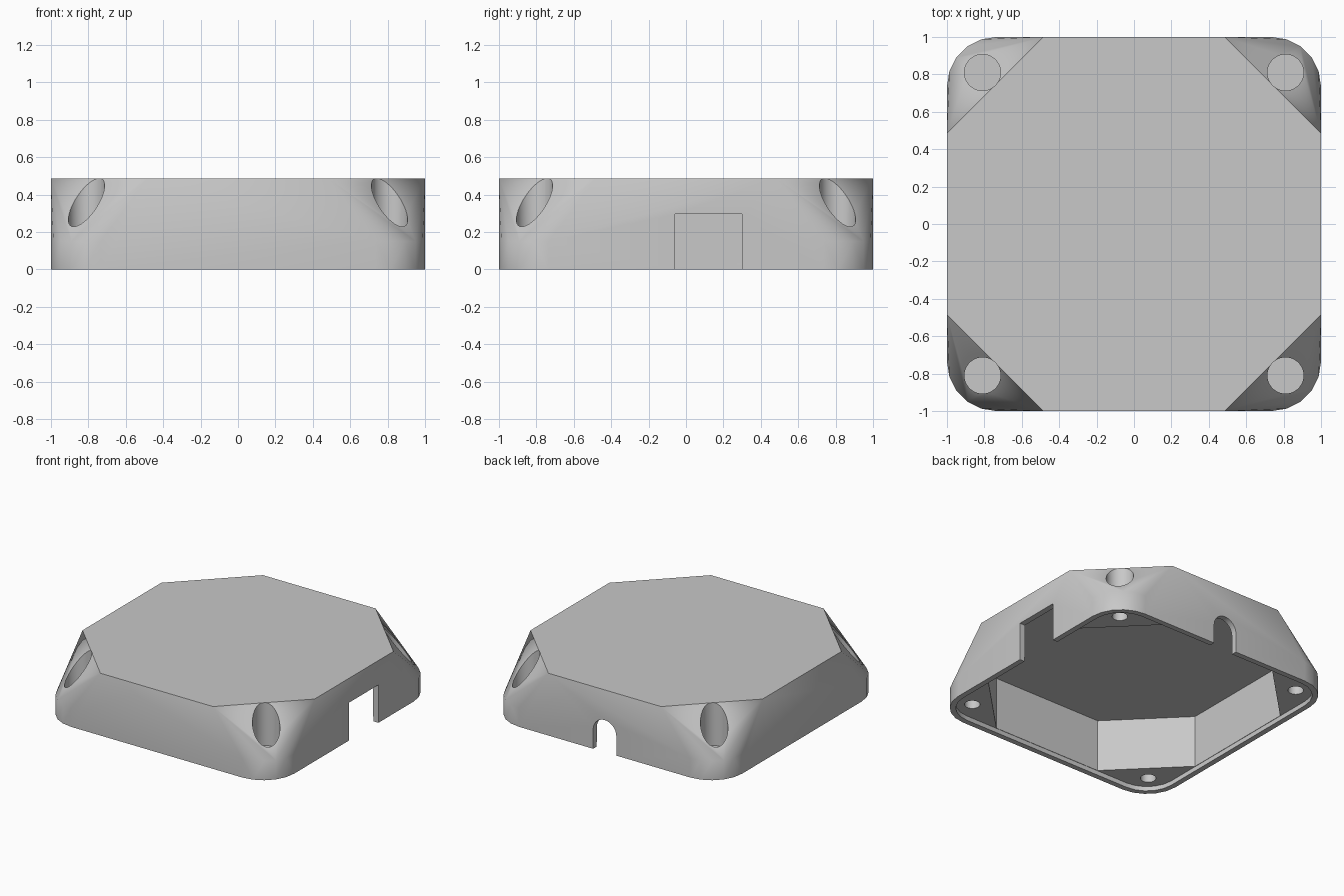
import bpy, bmesh, math
from mathutils import Matrix, Vector

if "Cube" in bpy.data.objects:
    bpy.data.objects.remove(bpy.data.objects["Cube"])

HEIGHT, BASE, WALL = 0.485, 0.15, 0.045
HOLE = 0.81

grey = bpy.data.materials.new("plain grey")
grey.use_nodes = True
colour = (0.58, 0.58, 0.58, 1)
grey.diffuse_color = colour
grey.node_tree.nodes["Principled BSDF"].inputs["Base Color"].default_value = colour


def make_object(name, bm):
    bmesh.ops.recalc_face_normals(bm, faces=bm.faces)
    mesh = bpy.data.meshes.new(name)
    bm.to_mesh(mesh)
    bm.free()
    mesh.materials.append(grey)
    obj = bpy.data.objects.new(name, mesh)
    bpy.context.collection.objects.link(obj)
    return obj


def octagon(side, flat):
    """Square of half-width side with corners cut, leaving edges of half-length flat."""
    pts = [(side, -flat), (side, flat), (flat, side), (-flat, side)]
    return pts + [(-x, -y) for x, y in pts]


def rounded_square(side, radius, steps=5):
    pts = []
    for quarter in range(4):
        turn = quarter * math.pi / 2
        centre = Matrix.Rotation(turn, 2) @ Vector((side - radius, side - radius))
        for i in range(steps + 1):
            a = turn + i * math.pi / 2 / steps
            pts.append((centre.x + radius * math.cos(a), centre.y + radius * math.sin(a)))
    return pts


def circle(x, y, radius, sides=40):
    return [(x + radius * math.cos(i * math.tau / sides),
             y + radius * math.sin(i * math.tau / sides)) for i in range(sides)]


def prism(name, outline, low, high, matrix=Matrix()):
    bm = bmesh.new()
    base = bm.faces.new([bm.verts.new((x, y, low)) for x, y in outline])
    result = bmesh.ops.extrude_face_region(bm, geom=[base])
    top = [v for v in result["geom"] if isinstance(v, bmesh.types.BMVert)]
    bmesh.ops.translate(bm, verts=top, vec=(0, 0, high - low))
    bm.transform(matrix)
    return make_object(name, bm)


# Outer body: hull of the rounded base and the octagonal top
bm = bmesh.new()
outline = rounded_square(1, 0.265)
for level in (0, BASE):
    for x, y in outline:
        bm.verts.new((x, y, level))
for x, y in octagon(1, 0.485):
    bm.verts.new((x, y, HEIGHT))
bmesh.ops.convex_hull(bm, input=bm.verts)
bmesh.ops.dissolve_limit(bm, angle_limit=math.radians(0.5), verts=bm.verts, edges=bm.edges)
cover = make_object("cover_shell", bm)

# Inner cavity and the shallow recess around its mouth
cutters = [
    prism("cavity", octagon(1 - WALL, 0.466), -0.1, HEIGHT - WALL),
    prism("mouth_recess", rounded_square(0.958, 0.223), -0.12, 0.035),
]

# Screw wells from above, pilot holes from below
for sx in (-1, 1):
    for sy in (-1, 1):
        cutters.append(prism("screw_well", circle(sx * HOLE, sy * HOLE, 0.097), BASE, 0.7))
        cutters.append(prism("pilot_hole", circle(sx * HOLE, sy * HOLE, 0.055), -0.14, 0.137))

# Rectangular side notch
cutters.append(prism("side_notch", [(0.8, -0.06), (1.1, -0.06), (1.1, 0.3), (0.8, 0.3)], -0.16, 0.295))

# Arched cable notch in the back wall
arch = [(0.1, -0.18)]
arch += [(0.1 * math.cos(i * math.pi / 16), 0.15 + 0.1 * math.sin(i * math.pi / 16)) for i in range(17)]
arch.append((-0.1, -0.18))
cutters.append(prism("cable_notch", arch, -1.1, -0.8, Matrix.Rotation(math.pi / 2, 4, "X")))

# Cut everything out of the body
bpy.ops.object.select_all(action="DESELECT")
cover.select_set(True)
bpy.context.view_layer.objects.active = cover
for cutter in cutters:
    mod = cover.modifiers.new(cutter.name, "BOOLEAN")
    mod.operation = "DIFFERENCE"
    mod.solver = "EXACT"
    mod.object = cutter
    bpy.ops.object.modifier_apply(modifier=mod.name)
    bpy.data.objects.remove(cutter)

bpy.ops.object.shade_smooth_by_angle(angle=math.radians(30))
